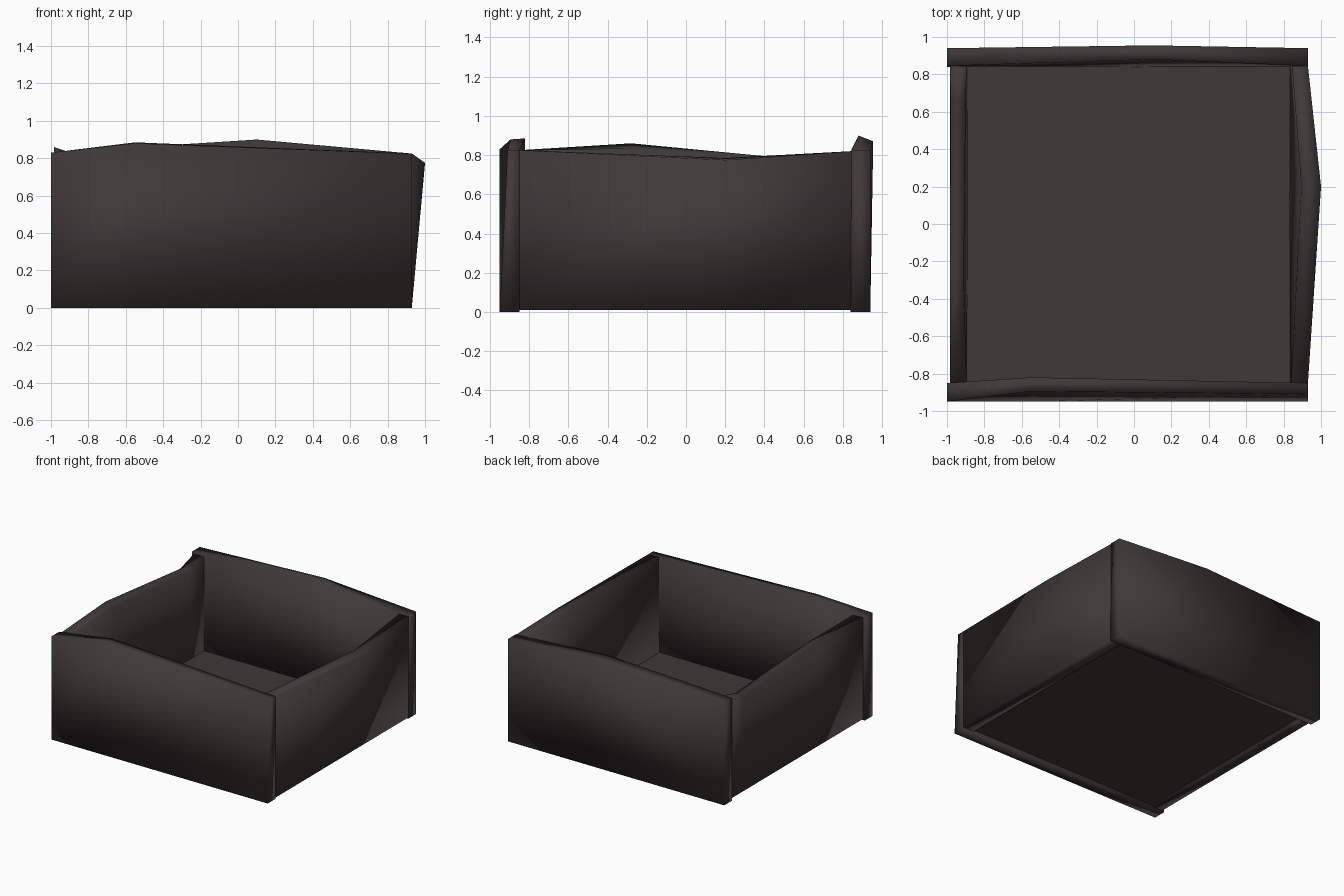
import bpy, bmesh

if "Cube" in bpy.data.objects:
    bpy.data.objects.remove(bpy.data.objects["Cube"])

mat = bpy.data.materials.new("dark_brown")
mat.diffuse_color = (0.050, 0.040, 0.039, 1)
mat.use_nodes = True
mat.node_tree.nodes["Principled BSDF"].inputs["Base Color"].default_value = mat.diffuse_color


def board(name, axis, base, sections, smooth=True):
    """Loft a plank along an axis.
    base = (outer offset, inner offset, bottom z)
    section = (position, outer offset, outer z, inner offset, inner z)"""
    bm = bmesh.new()
    rings = []
    for pos, oo, oz, io, iz in sections:
        profile = [(base[0], base[2]), (oo, oz), (io, iz), (base[1], base[2])]
        rings.append([bm.verts.new((pos, o, z) if axis == "x" else (o, pos, z))
                      for o, z in profile])
    for a, b in zip(rings, rings[1:]):
        for i in range(4):
            j = (i + 1) % 4
            bm.faces.new((a[i], a[j], b[j], b[i]))
    bm.faces.new(rings[0])
    bm.faces.new(rings[-1])
    bmesh.ops.recalc_face_normals(bm, faces=bm.faces)
    for f in bm.faces:
        f.smooth = smooth
    me = bpy.data.meshes.new(name)
    bm.to_mesh(me)
    bm.free()
    me.materials.append(mat)
    ob = bpy.data.objects.new(name, me)
    bpy.context.collection.objects.link(ob)


# Long boards, their ends cover the side boards
board("front_board", "x", (-0.95, -0.85, 0.0), [
    (-1.0, -0.95, 0.83, -0.85, 0.83),
    (-0.55, -0.895, 0.88, -0.82, 0.885),
    (0.93, -0.91, 0.825, -0.85, 0.825)])
board("back_board", "x", (0.94, 0.84, 0.0), [
    (-1.0, 0.94, 0.83, 0.845, 0.83),
    (0.1, 0.955, 0.87, 0.88, 0.90),
    (0.93, 0.94, 0.825, 0.845, 0.825)])

# Side boards with uneven top edges
board("right_board", "y", (0.93, 0.83, 0.01), [
    (-0.85, 0.93, 0.825, 0.84, 0.825),
    (0.2, 1.0, 0.775, 0.895, 0.785),
    (0.845, 0.93, 0.82, 0.845, 0.82)])
board("left_board", "y", (-0.985, -0.89, 0.01), [
    (-0.85, -0.985, 0.825, -0.895, 0.825),
    (-0.28, -0.985, 0.86, -0.91, 0.835),
    (0.66, -0.98, 0.765, -0.90, 0.77),
    (0.845, -0.985, 0.815, -0.895, 0.815)])

# Floor plate
board("floor", "x", (-0.86, 0.85, 0.02), [
    (-0.90, -0.86, 0.06, 0.85, 0.06),
    (0.84, -0.86, 0.06, 0.85, 0.06)], smooth=False)
